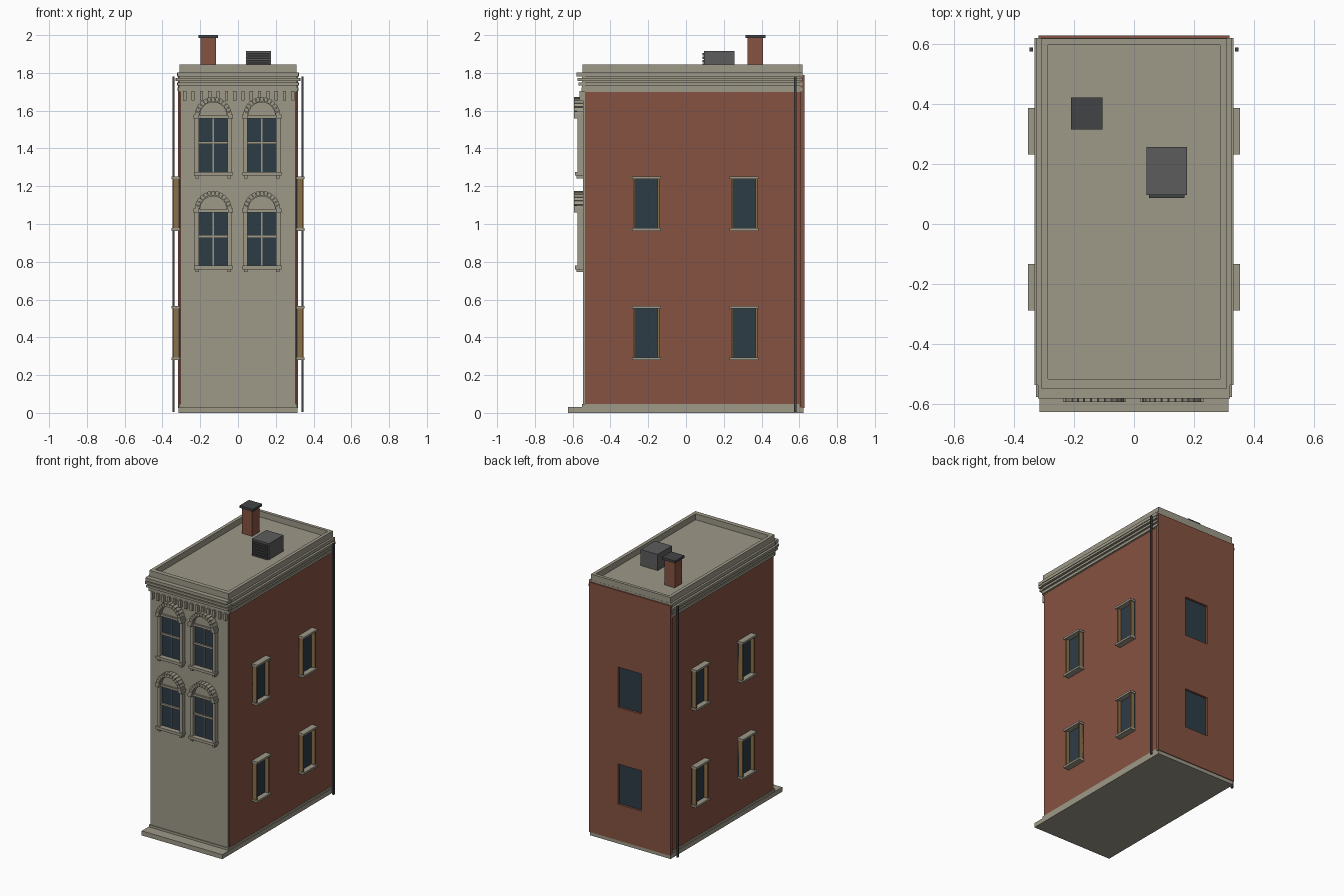
import bpy, bmesh, math
from mathutils import Matrix

cube = bpy.data.objects.get("Cube")
if cube:
    bpy.data.objects.remove(cube, do_unlink=True)


def material(name, rgb):
    m = bpy.data.materials.new(name)
    m.use_nodes = True
    m.diffuse_color = (*rgb, 1)
    node = next(n for n in m.node_tree.nodes if n.type == 'BSDF_PRINCIPLED')
    node.inputs["Base Color"].default_value = (*rgb, 1)
    return m


STONE = material("pale_stone", (0.34, 0.32, 0.25))
BRICK = material("red_brick", (0.24, 0.085, 0.053))
ROOF = material("roof_grey", (0.107, 0.107, 0.107))
GLASS = material("window_glass", (0.027, 0.045, 0.062))
WOOD = material("tan_wood", (0.26, 0.16, 0.065))
METAL = material("dark_metal", (0.055, 0.057, 0.06))


def add_box(bm, x0, x1, y0, y1, z0, z1):
    """Axis-aligned box given by its limits."""
    m = Matrix.Translation(((x0 + x1) / 2, (y0 + y1) / 2, (z0 + z1) / 2))
    m = m @ Matrix.Diagonal((abs(x1 - x0), abs(y1 - y0), abs(z1 - z0), 1))
    bmesh.ops.create_cube(bm, size=1, matrix=m)


def finish(bm, name, mat):
    mesh = bpy.data.meshes.new(name)
    bm.to_mesh(mesh)
    bm.free()
    mesh.materials.append(mat)
    obj = bpy.data.objects.new(name, mesh)
    bpy.context.collection.objects.link(obj)
    return obj


def boxes(name, mat, *limits):
    bm = bmesh.new()
    for lim in limits:
        add_box(bm, *lim)
    return finish(bm, name, mat)


def arch(name, mat, cx, z, y0, y1, r0, r1, count, fill):
    """Half ring of blocks; fill is the share of each step a block takes."""
    bm = bmesh.new()
    step = math.pi / count
    for i in range(count):
        a0 = (i + (1 - fill) / 2) * step
        a1 = a0 + fill * step
        ring = [(r0, a0), (r1, a0), (r1, a1), (r0, a1)]
        pts = [(cx + r * math.cos(a), z + r * math.sin(a)) for r, a in ring]
        face = bm.faces.new([bm.verts.new((x, y1, h)) for x, h in pts])
        res = bmesh.ops.extrude_face_region(bm, geom=[face])
        moved = [v for v in res["geom"] if isinstance(v, bmesh.types.BMVert)]
        bmesh.ops.translate(bm, verts=moved, vec=(0, y0 - y1, 0))
    bmesh.ops.recalc_face_normals(bm, faces=bm.faces)
    return finish(bm, name, mat)


# Main walls and plinth
W, FRONT, BACK = 0.31, -0.535, 0.605
boxes("brick_walls", BRICK, (-W, W, FRONT, BACK, 0.03, 1.71))
boxes("front_facade", STONE, (-0.304, 0.304, -0.545, FRONT, 0.03, 1.71))
boxes("base_slab", STONE, (-0.315, 0.315, -0.625, 0.622, 0, 0.032),
      (-0.312, 0.312, -0.55, 0.6, 0.03, 0.048))

# Back wall with two window openings
ROWS = [(0.28, 0.565), (0.965, 1.25)]
y0, y1, half = BACK, 0.627, 0.092
side = 0.318
boxes("back_wall", BRICK,
      (-side, -half, y0, y1, 0.025, 1.79), (half, side, y0, y1, 0.025, 1.79),
      (-half, half, y0, y1, 0.025, ROWS[0][0]),
      (-half, half, y0, y1, ROWS[0][1], ROWS[1][0]),
      (-half, half, y0, y1, ROWS[1][1], 1.79))
for z0, z1 in ROWS:
    boxes("back_window_glass", GLASS, (-half, half, BACK, 0.612, z0, z1))

# Stepped cornice: front run slightly narrower than the side runs
boxes("cornice_core", STONE, (-0.313, 0.313, -0.55, BACK, 1.7, 1.795))
for z0, z1, y, grow in [(1.703, 1.722, -0.552, 0.01), (1.732, 1.748, -0.57, 0.014),
                        (1.757, 1.773, -0.575, 0.02), (1.781, 1.803, -0.58, 0.014)]:
    boxes("cornice_band", STONE,
          (-W - grow + 0.005, W + grow - 0.005, y, -0.5, z0, z1),
          (-W - grow, W + grow, FRONT, 0.618, z0, z1))

# Parapet ring and flat roof
px, pi, pf, pb = 0.31, 0.286, -0.547, 0.617
boxes("parapet", STONE,
      (-px, px, pf, -0.515, 1.77, 1.845), (-px, px, 0.595, pb, 1.785, 1.845),
      (-px, -pi, -0.515, 0.595, 1.77, 1.845), (pi, px, -0.515, 0.595, 1.77, 1.845))
boxes("flat_roof", ROOF, (-pi, pi, -0.515, 0.595, 1.76, 1.797))

# Small brackets under the front cornice
boxes("cornice_brackets", STONE,
      *[(-0.29 + i * 0.044, -0.273 + i * 0.044, -0.565, -0.54, 1.655, 1.705)
        for i in range(14)])

# Arched front windows
for base in (0.745, 1.242):
    for cx in (-0.131, 0.126):
        sill, head = base + 0.03, base + 0.32
        boxes("front_window_glass", GLASS,
              (cx - 0.08, cx + 0.08, -0.553, -0.54, sill, head))
        boxes("front_window_sill", STONE,
              (cx - 0.103, cx + 0.103, -0.588, -0.54, base + 0.015, sill + 0.004),
              *[(cx + s - 0.01, cx + s + 0.01, -0.58, -0.54, base, base + 0.016)
                for s in (-0.085, 0.085)])
        boxes("front_window_frame", STONE,
              *[(cx + s - 0.011, cx + s + 0.011, -0.575, -0.54, sill, head + 0.01)
                for s in (-0.087, 0.087)],
              (cx - 0.09, cx + 0.09, -0.572, -0.54, head - 0.004, head + 0.012))
        boxes("front_window_bars", STONE,
              (cx - 0.08, cx + 0.08, -0.563, -0.54, base + 0.182, base + 0.196),
              (cx - 0.003, cx + 0.003, -0.558, -0.54, sill, head))
        boxes("arch_end_blocks", STONE,
              *[(cx + s - 0.014, cx + s + 0.014, -0.592, -0.54, head - 0.004, head + 0.018)
                for s in (-0.091, 0.091)])
        spring = head + 0.012
        arch("arch_panel", STONE, cx, spring, -0.56, -0.54, 0.001, 0.08, 14, 1)
        arch("arch_ring", STONE, cx, spring, -0.578, -0.54, 0.07, 0.09, 14, 1)
        arch("arch_blocks", STONE, cx, spring, -0.592, -0.54, 0.074, 0.098, 13, 0.86)

# Framed windows on both long sides
for s in (-1, 1):
    for cy in (-0.21, 0.308):
        for z0, z1 in ROWS:
            a, b = cy - 0.071, cy + 0.071
            boxes("side_window_glass", GLASS,
                  (s * 0.3, s * 0.316, a, b, z0, z1))
            boxes("side_window_frame", WOOD,
                  (s * 0.3, s * 0.343, a, a + 0.011, z0, z1),
                  (s * 0.3, s * 0.343, b - 0.011, b, z0, z1))
            boxes("side_window_sill_and_lintel", STONE,
                  *[(s * 0.3, s * 0.353, cy - 0.077, cy + 0.077, z - 0.007, z + 0.007)
                    for z in (z0 + 0.006, z1 - 0.006)])
    # Drain pipe by the back corner
    boxes("drain_pipe", METAL, (s * 0.335, s * 0.347, 0.573, 0.586, 0.005, 1.78))

# Chimney
boxes("chimney", BRICK, (-0.198, -0.117, 0.325, 0.408, 1.78, 1.988))
boxes("chimney_cap", METAL, (-0.209, -0.105, 0.315, 0.42, 1.984, 2.0))

# Rooftop ventilation unit with slats on its front
boxes("vent_unit", ROOF, (0.042, 0.176, 0.096, 0.256, 1.78, 1.917))
boxes("vent_slats", METAL,
      *[(0.05, 0.168, 0.087, 0.097, z, z + 0.012)
        for z in [1.802 + i * 0.018 for i in range(6)]])
